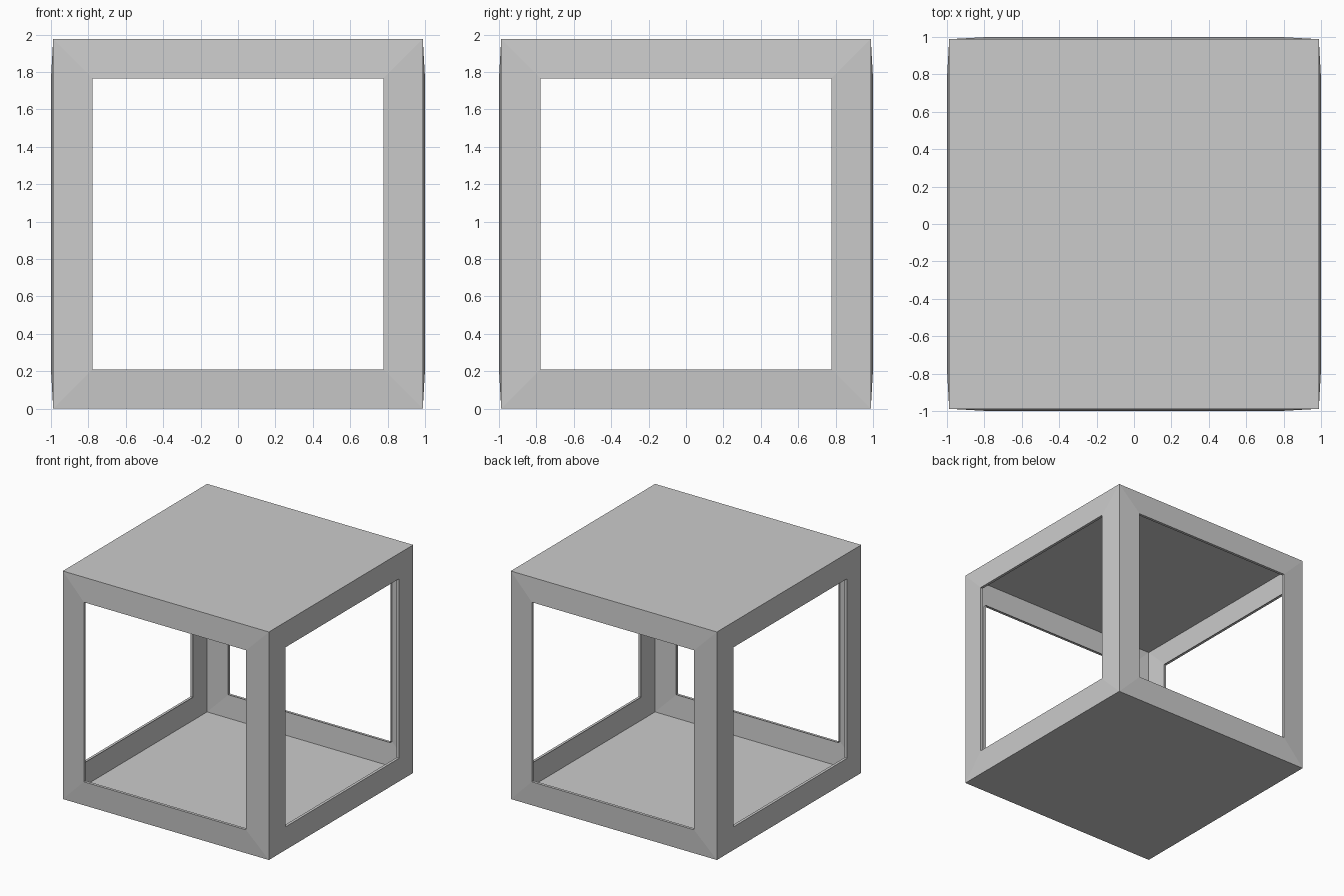
import bpy, bmesh
from mathutils import Matrix, Vector

if "Cube" in bpy.data.objects:
    bpy.data.objects.remove(bpy.data.objects["Cube"])

CORNER = 0.988   # half size of the box
HOLE = 0.778     # half size of each side opening
RIM = 1.0        # distance of the opening edge from the centre
LIP = 0.024      # depth of the turned-in lip
MID = CORNER     # height of the centre


def square(bm, half, y, rot):
    return [bm.verts.new(rot @ Vector((sx * half, y, sz * half)) + Vector((0, 0, MID)))
            for sx, sz in ((-1, -1), (1, -1), (1, 1), (-1, 1))]


bm = bmesh.new()

# four side frames, bulging slightly towards the opening, with a thin inner lip
for i in range(4):
    rot = Matrix.Rotation(i * 1.5707963267948966, 3, 'Z')
    rings = [square(bm, CORNER, -CORNER, rot),
             square(bm, HOLE, -RIM, rot),
             square(bm, HOLE, -RIM + LIP, rot)]
    for a, b in zip(rings, rings[1:]):
        for k in range(4):
            n = (k + 1) % 4
            bm.faces.new((a[k], a[n], b[n], b[k]))

# flat top and bottom panels
for s in (1, -1):
    rot = Matrix.Rotation(-s * 1.5707963267948966, 3, 'X')
    # the square lies at local -y, turned to face up or down
    bm.faces.new(square(bm, CORNER, -CORNER, Matrix.Rotation(-s * 1.5707963267948966, 3, 'X')))

bmesh.ops.remove_doubles(bm, verts=bm.verts, dist=0.001)

mesh = bpy.data.meshes.new("open_box_frame")
bm.to_mesh(mesh)
bm.free()
box = bpy.data.objects.new("open_box_frame", mesh)
bpy.context.collection.objects.link(box)
